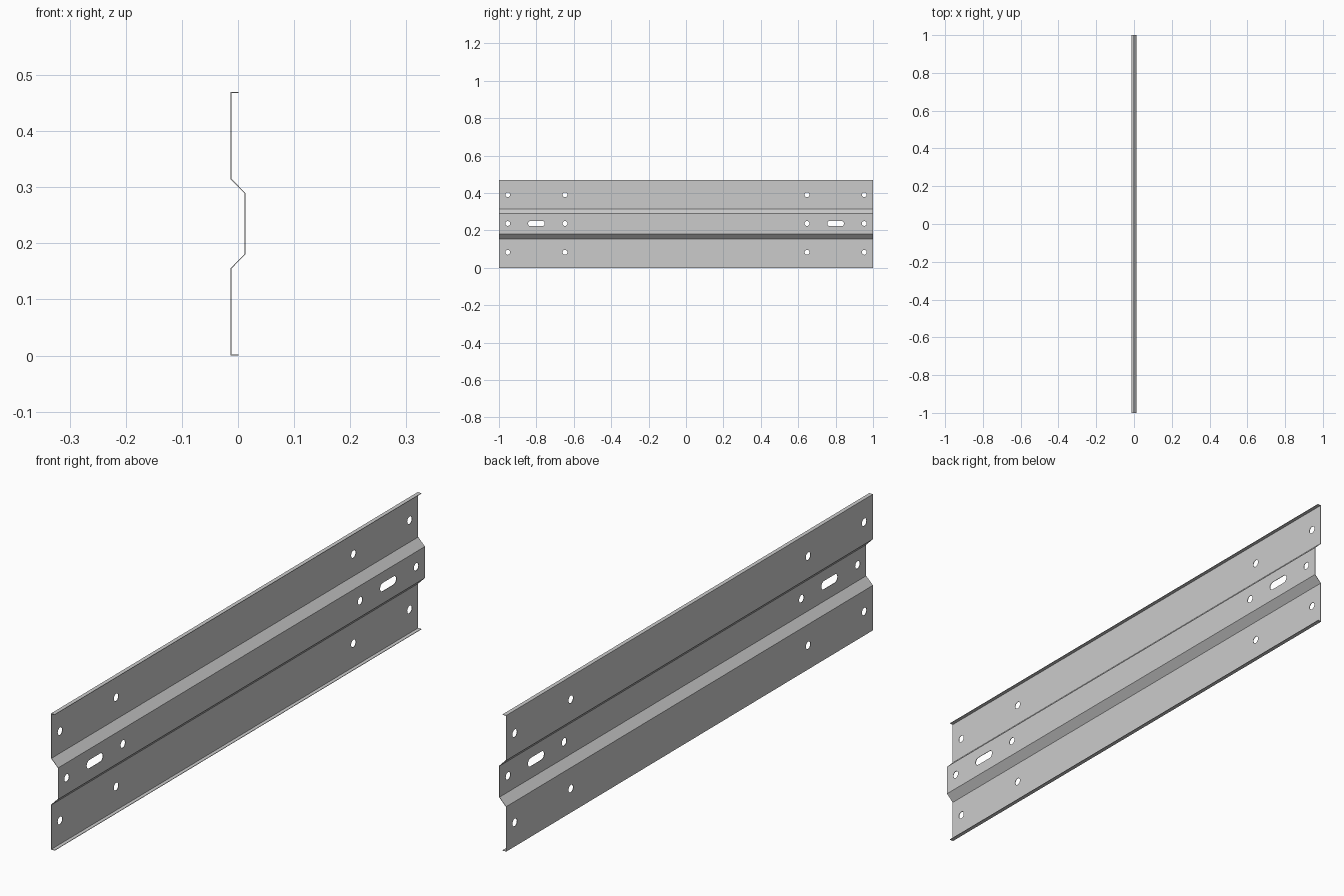
import bpy, bmesh, math

if "Cube" in bpy.data.objects:
    bpy.data.objects.remove(bpy.data.objects["Cube"])

THICK = 0.0016
HALF = THICK / 2
FACE = 0.0136 - HALF      # distance of the flat bands from the centre plane
TOP = 0.47


def make_object(name, bm):
    bmesh.ops.recalc_face_normals(bm, faces=bm.faces)
    mesh = bpy.data.meshes.new(name)
    bm.to_mesh(mesh)
    bm.free()
    obj = bpy.data.objects.new(name, mesh)
    bpy.context.collection.objects.link(obj)
    return obj


def add_cutter(bm, y, z, radius, half_straight=0.0, segs=12):
    """Round or slot-shaped prism running along x."""
    ring = []
    for side in (1, -1):
        for i in range(segs + 1):
            if half_straight == 0 and i == segs:
                continue
            a = -math.pi / 2 + math.pi * i / segs + (0 if side == 1 else math.pi)
            ring.append((y + side * half_straight + radius * math.cos(a),
                         z + radius * math.sin(a)))
    face = bm.faces.new([bm.verts.new((-0.1, p, q)) for p, q in ring])
    ext = bmesh.ops.extrude_face_region(bm, geom=[face])
    moved = [g for g in ext["geom"] if isinstance(g, bmesh.types.BMVert)]
    bmesh.ops.translate(bm, verts=moved, vec=(0.2, 0, 0))


# Folded sheet: lips, flat bands and raised centre band
profile = [(0.0005, HALF), (-FACE, HALF), (-FACE, 0.155), (FACE, 0.181),
           (FACE, 0.289), (-FACE, 0.315), (-FACE, TOP - HALF), (0.0005, TOP - HALF)]
bm = bmesh.new()
rows = [[bm.verts.new((x, y, z)) for x, z in profile] for y in (-1, 1)]
for i in range(len(profile) - 1):
    bm.faces.new((rows[0][i], rows[0][i + 1], rows[1][i + 1], rows[1][i]))
rail = make_object("folded_rail", bm)
solid = rail.modifiers.new("thickness", 'SOLIDIFY')
solid.thickness = THICK
solid.offset = 0
solid.use_even_offset = True

# Bolt holes and slots at both ends
bm = bmesh.new()
for side in (-1, 1):
    for y in (0.647, 0.953):
        for z in (0.083, 0.237, 0.391):
            add_cutter(bm, side * y, z, 0.013)
    add_cutter(bm, side * 0.8, 0.237, 0.0145, 0.03)
cutter = make_object("hole_cutter", bm)
cutter.hide_render = True

cut = rail.modifiers.new("holes", 'BOOLEAN')
cut.operation = 'DIFFERENCE'
cut.solver = 'EXACT'
cut.object = cutter

# Bake the modifiers and discard the cutter
bpy.context.view_layer.objects.active = rail
rail.select_set(True)
for mod in list(rail.modifiers):
    bpy.ops.object.modifier_apply(modifier=mod.name)
bpy.data.objects.remove(cutter)
bpy.ops.object.shade_smooth_by_angle(angle=math.radians(30))
